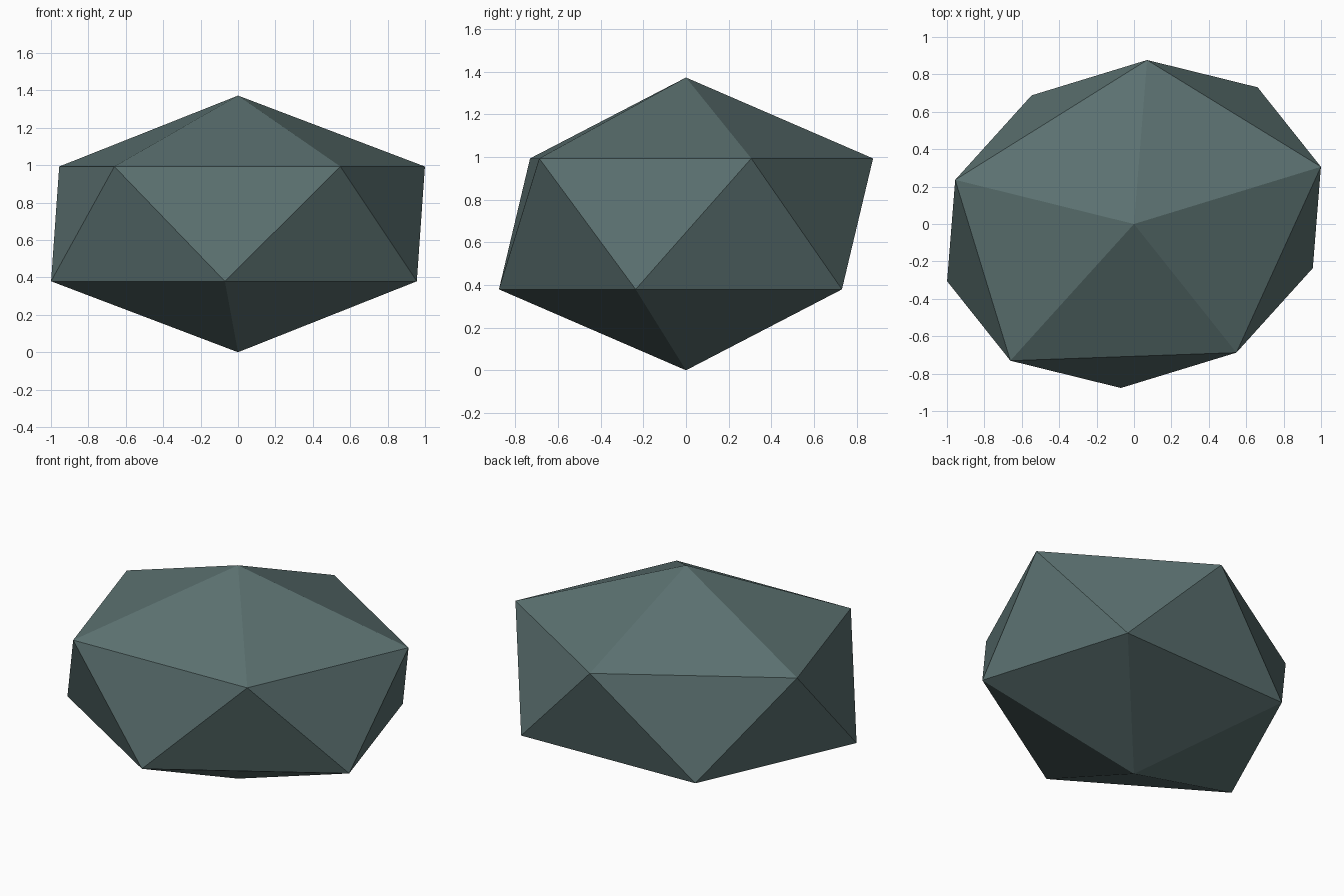
import bpy, bmesh
from math import sin, cos, radians
from mathutils import Matrix

if "Cube" in bpy.data.objects:
    bpy.data.objects.remove(bpy.data.objects["Cube"])

# Single flat colour
mat = bpy.data.materials.new("grey_green_stone")
mat.diffuse_color = (0.105, 0.165, 0.163, 1.0)
mat.use_nodes = True
mat.node_tree.nodes["Principled BSDF"].inputs["Base Color"].default_value = mat.diffuse_color

# Faceted boulder: a 20-sided ball, turned, slightly skewed and flattened
HALF_HEIGHT = 0.686
WIDTH, DEPTH = 1.152, 0.981
a, b = radians(14.1), radians(20.4)
shape = Matrix((
    (WIDTH * cos(a), -WIDTH * sin(a), 0, 0),
    (DEPTH * sin(b), DEPTH * cos(b), 0, 0),
    (0, 0, HALF_HEIGHT, HALF_HEIGHT),
    (0, 0, 0, 1),
))

bm = bmesh.new()
bmesh.ops.create_icosphere(bm, subdivisions=1, radius=1.0)
bm.transform(shape)
bmesh.ops.recalc_face_normals(bm, faces=bm.faces)
for f in bm.faces:
    f.smooth = False

mesh = bpy.data.meshes.new("boulder")
bm.to_mesh(mesh)
bm.free()
mesh.materials.append(mat)
bpy.context.collection.objects.link(bpy.data.objects.new("boulder", mesh))
